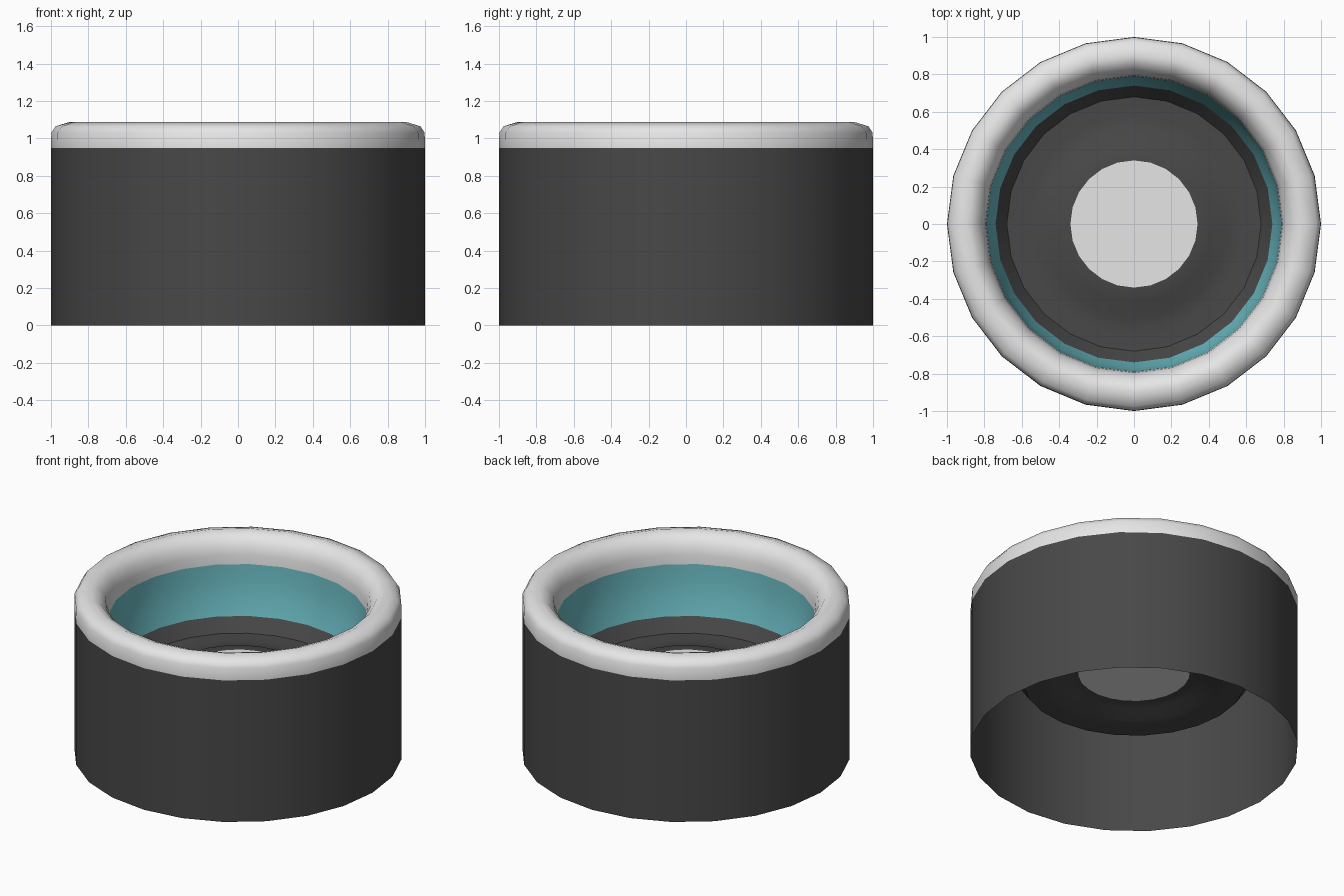
import bpy, bmesh, math

if "Cube" in bpy.data.objects:
    bpy.data.objects.remove(bpy.data.objects["Cube"])

SIDES = 24

def material(name, rgb):
    m = bpy.data.materials.new(name)
    m.diffuse_color = (*rgb, 1.0)
    m.use_nodes = True
    m.node_tree.nodes["Principled BSDF"].inputs["Base Color"].default_value = m.diffuse_color
    return m

dark = material("dark_grey", (0.065, 0.065, 0.065))
light = material("light_grey", (0.79, 0.79, 0.79))
teal = material("teal", (0.15, 0.51, 0.56))

def lathe(name, profile, mat, cap=False, sharp=50):
    """Revolve a (radius, height) profile around z as a thin sheet."""
    bm = bmesh.new()
    rings = []
    for r, z in profile:
        rings.append([bm.verts.new((r * math.cos(2 * math.pi * i / SIDES),
                                    r * math.sin(2 * math.pi * i / SIDES), z))
                      for i in range(SIDES)])
    for a, b in zip(rings, rings[1:]):
        for i in range(SIDES):
            j = (i + 1) % SIDES
            bm.faces.new((a[i], a[j], b[j], b[i]))
    if cap:
        bm.faces.new(rings[-1])
    me = bpy.data.meshes.new(name)
    bm.to_mesh(me)
    bm.free()
    me.materials.append(mat)
    ob = bpy.data.objects.new(name, me)
    bpy.context.collection.objects.link(ob)
    bpy.ops.object.select_all(action='DESELECT')
    ob.select_set(True)
    bpy.context.view_layer.objects.active = ob
    bpy.ops.object.shade_smooth_by_angle(angle=math.radians(sharp))
    return ob

# Open-bottomed outer wall
lathe("outer_wall", [(1.0, 0.0), (1.0, 0.95)], dark)

# Rounded rim rolling over into the bowl
lathe("rim", [(1.0, 0.95), (0.998, 1.03), (0.975, 1.065), (0.90, 1.088),
              (0.85, 1.068), (0.81, 1.02), (0.795, 0.96), (0.79, 0.90)], light)

# Coloured inner wall
lathe("inner_wall", [(0.79, 0.90), (0.785, 0.80), (0.77, 0.68), (0.74, 0.575)], teal)

# Bowl bottom: steep lower wall, flat floor and raised hub
lathe("bowl_floor", [(0.74, 0.575), (0.68, 0.487), (0.58, 0.483), (0.50, 0.49),
                     (0.42, 0.528), (0.34, 0.535)], dark)

# Flat centre disc
lathe("centre_disc", [(0.34, 0.535), (0.17, 0.535)], light, cap=True)
